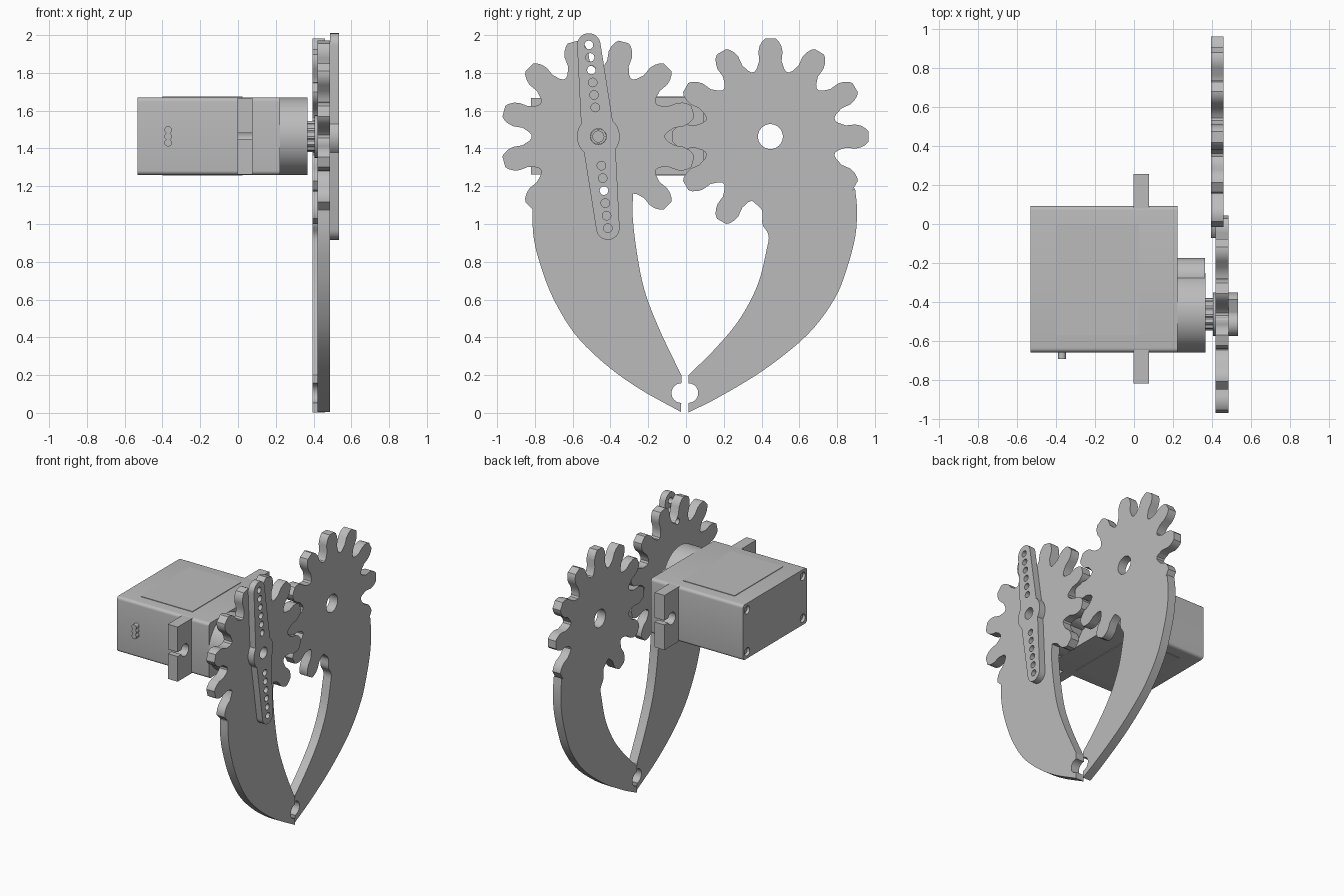
import bpy
import math
from mathutils import Matrix, Vector

cube = bpy.data.objects.get("Cube")
if cube:
    bpy.data.objects.remove(cube, do_unlink=True)

grey = bpy.data.materials.new("plain_grey")
grey.use_nodes = True
grey.diffuse_color = (0.5, 0.5, 0.5, 1)
grey.node_tree.nodes["Principled BSDF"].inputs["Base Color"].default_value = (0.5, 0.5, 0.5, 1)

AXIS_Z = 1.463
DRIVE_Y, IDLER_Y = -0.464, 0.447


def arc(cy, cz, r, start=0, end=360, n=32):
    """Points along an arc, angles in degrees."""
    closed = abs(end - start) == 360
    steps = n if closed else n - 1
    angles = [math.radians(start + (end - start) * i / steps) for i in range(n)]
    return [(cy + r * math.cos(a), cz + r * math.sin(a)) for a in angles]


def spline(points, steps=5):
    """Smooth path through the given points."""
    p = [Vector(q) for q in points]
    p = [2 * p[0] - p[1]] + p + [2 * p[-1] - p[-2]]
    out = []
    for a, b, c, d in zip(p, p[1:], p[2:], p[3:]):
        for i in range(steps):
            t = i / steps
            out.append(tuple(0.5 * (2 * b + (c - a) * t + (2 * a - 5 * b + 4 * c - d) * t ** 2
                                    + (3 * b - a - 3 * c + d) * t ** 3)))
    return out + [tuple(points[-1])]


def plate(name, x0, x1, outline, holes=()):
    """Extrude a y-z outline with holes from x0 to x1."""
    curve = bpy.data.curves.new(name, "CURVE")
    curve.dimensions = "2D"
    curve.fill_mode = "BOTH"
    curve.extrude = (x1 - x0) / 2
    for loop in [outline, *holes]:
        s = curve.splines.new("POLY")
        s.points.add(len(loop) - 1)
        for pt, (y, z) in zip(s.points, loop):
            pt.co = (y, z, 0, 1)
        s.use_cyclic_u = True
    obj = bpy.data.objects.new(name, curve)
    bpy.context.collection.objects.link(obj)
    bpy.ops.object.select_all(action="DESELECT")
    obj.select_set(True)
    bpy.context.view_layer.objects.active = obj
    bpy.ops.object.convert(target="MESH")
    obj = bpy.context.object
    # Turn the flat profile so its depth runs along x
    obj.data.transform(Matrix(((0, 0, 1, (x0 + x1) / 2), (1, 0, 0, 0), (0, 1, 0, 0), (0, 0, 0, 1))))
    bpy.ops.object.mode_set(mode="EDIT")
    bpy.ops.mesh.select_all(action="SELECT")
    bpy.ops.mesh.remove_doubles(threshold=0.0001)
    bpy.ops.mesh.normals_make_consistent(inside=False)
    bpy.ops.object.mode_set(mode="OBJECT")
    bpy.ops.object.shade_smooth_by_angle(angle=math.radians(25))
    obj.data.materials.clear()
    obj.data.materials.append(grey)
    return obj


def rounded_rect(y0, y1, z0, z1, r):
    corners = [(y1 - r, z1 - r, 0), (y0 + r, z1 - r, 90), (y0 + r, z0 + r, 180), (y1 - r, z0 + r, 270)]
    return [p for y, z, a in corners for p in arc(y, z, r, a, a + 90, 6)]


# Gear tooth flank as (radius, sideways offset)
FLANK = [(0.343, -0.084), (0.36, -0.072), (0.40, -0.059), (0.45, -0.064),
         (0.48, -0.057), (0.505, -0.043), (0.518, -0.028)]


def tooth(cy, angle, whole=True):
    side = [(r, -t) for r, t in reversed(FLANK if whole else FLANK[-1:])]
    a = math.radians(angle)
    c, s = math.cos(a), math.sin(a)
    return [(cy + r * c - t * s, AXIS_Z + r * s + t * c) for r, t in FLANK + side]


def jaw(name, x0, x1, cy, first, inner, outer, holes, flip=False):
    """Geared finger: gripping notch, inner edge, teeth, outer edge."""
    tip = inner[0][0]
    outline = arc(tip, 0.105, 0.052, 270, 90, 14) + spline(inner)
    for i in range(9):
        outline += tooth(cy, first + 30 * i)
    outline += tooth(cy, first + 270, False) + spline(outer)
    if flip:
        outline = [(-y, z) for y, z in outline]
    return plate(name, x0, x1, outline, holes)


# Horn holes, measured along its tilted centre line
TILT = Vector((-0.104, 1)).normalized()
SIDE = Vector((TILT.y, -TILT.x))
HUB = Vector((DRIVE_Y, AXIS_Z))


def on_horn(d):
    return HUB + TILT * d


offsets = [s * (0.155 + 0.0665 * i) for s in (1, -1) for i in range(6)]
horn_holes = [arc(*on_horn(d), 0.023, n=16) for d in offsets]
screw_holes = [arc(*on_horn(d), 0.023, n=16) for d in (0.354, -0.288)]

# Gripper fingers
jaw("drive_finger", 0.42, 0.487, DRIVE_Y, -45,
    [(-0.025, 0.2), (-0.14, 0.44), (-0.22, 0.65), (-0.262, 0.86), (-0.283, 1.05), (-0.28, 1.15)],
    [(-0.813, 1.075), (-0.808, 0.94), (-0.776, 0.8), (-0.707, 0.615),
     (-0.59, 0.42), (-0.43, 0.26), (-0.246, 0.127), (-0.027, 0.005)],
    [arc(*HUB, 0.113)] + screw_holes)
jaw("idler_finger", 0.395, 0.46, -IDLER_Y, -60,
    [(-0.013, 0.2), (-0.15, 0.335), (-0.283, 0.495), (-0.38, 0.68), (-0.427, 0.865),
     (-0.437, 0.94), (-0.405, 1.0), (-0.403, 1.07), (-0.36, 1.115)],
    [(-0.895, 1.19), (-0.905, 1.08), (-0.897, 0.94), (-0.855, 0.775), (-0.787, 0.605),
     (-0.644, 0.415), (-0.416, 0.23), (-0.177, 0.085), (-0.013, 0.002)],
    [arc(IDLER_Y, AXIS_Z, 0.066)], flip=True)

# Servo horn: two rounded arms flaring from a round hub
END = 0.4875
up = math.degrees(math.atan2(TILT.y, TILT.x))
bulge = 48
horn = []
for turn in (0, 180):
    sign = 1 if turn == 0 else -1
    horn += arc(*on_horn(sign * END), 0.062, up + turn - 88, up + turn + 88, 16)
    horn += arc(*HUB, 0.113, up + turn + bulge, up + turn + 180 - bulge, 14)
plate("servo_horn", 0.487, 0.535, horn, horn_holes + [arc(*HUB, 0.042)])
plate("horn_boss", 0.405, 0.487, arc(*HUB, 0.113), [arc(*HUB, 0.042)])

# Splined output shaft
spline_ring = []
for i in range(48):
    r = 0.083 if i % 4 < 2 else 0.074
    a = math.radians(i * 7.5)
    spline_ring.append((DRIVE_Y + r * math.cos(a), AXIS_Z + r * math.sin(a)))
plate("output_shaft", 0.36, 0.41, spline_ring)
plate("shaft_screw", 0.36, 0.465, arc(*HUB, 0.041, n=24), [arc(*HUB, 0.029, n=24)])

# Servo case with recessed corner screws
Y0, Y1, Z0, Z1 = -0.66, 0.093, 1.26, 1.67
case = rounded_rect(Y0, Y1, Z0, Z1, 0.022)
corners = [(y, z) for y in (Y0 + 0.05, Y1 - 0.05) for z in (Z0 + 0.05, Z1 - 0.05)]
plate("servo_case", -0.51, 0.223, case)
plate("case_back", -0.533, -0.51, case, [arc(y, z, 0.03, n=20) for y, z in corners])
for i, (y, z) in enumerate(corners):
    plate(f"case_screw_{i + 1}", -0.511, -0.524, arc(y, z, 0.021, n=16))

# Gearbox towers
plate("main_gear_tower", 0.22, 0.367, arc(DRIVE_Y + 0.008, 1.465, 0.205, n=64))
plate("small_gear_tower", 0.22, 0.366, arc(-0.275, 1.465, 0.1, n=40))

# Mounting flange with keyhole slots at both ends
gap = 21
key_left = arc(-0.735, 1.465, 0.045, 180 + gap, 540 - gap, 24)
key_right = arc(0.172, 1.465, 0.045, gap, 360 - gap, 24)
E0, E1 = -0.82, 0.257
flange = [(E0, Z0 + 0.002), (E1, Z0 + 0.002), (E1, key_right[-1][1])] + key_right[::-1]
flange += [(E1, key_right[0][1]), (E1, Z1 - 0.002), (E0, Z1 - 0.002), (E0, key_left[-1][1])]
flange += key_left[::-1] + [(E0, key_left[0][1])]
plate("mounting_flange", -0.003, 0.078, flange)

# Thin labels on the upper and lower sides
for name, z in (("upper_label", Z1), ("lower_label", Z0)):
    plate(name, -0.4, 0.025, [(-0.57, z - 0.004), (0.0, z - 0.004), (0.0, z + 0.004), (-0.57, z + 0.004)])

# Three cable stubs on the front of the case
for i in range(3):
    bpy.ops.mesh.primitive_cylinder_add(vertices=12, radius=0.02, depth=0.06,
                                        location=(-0.37, -0.663, 1.43 + 0.034 * i),
                                        rotation=(math.pi / 2, 0, 0))
    stub = bpy.context.object
    stub.name = f"cable_stub_{i + 1}"
    stub.data.materials.append(grey)
    bpy.ops.object.shade_smooth_by_angle(angle=math.radians(35))
